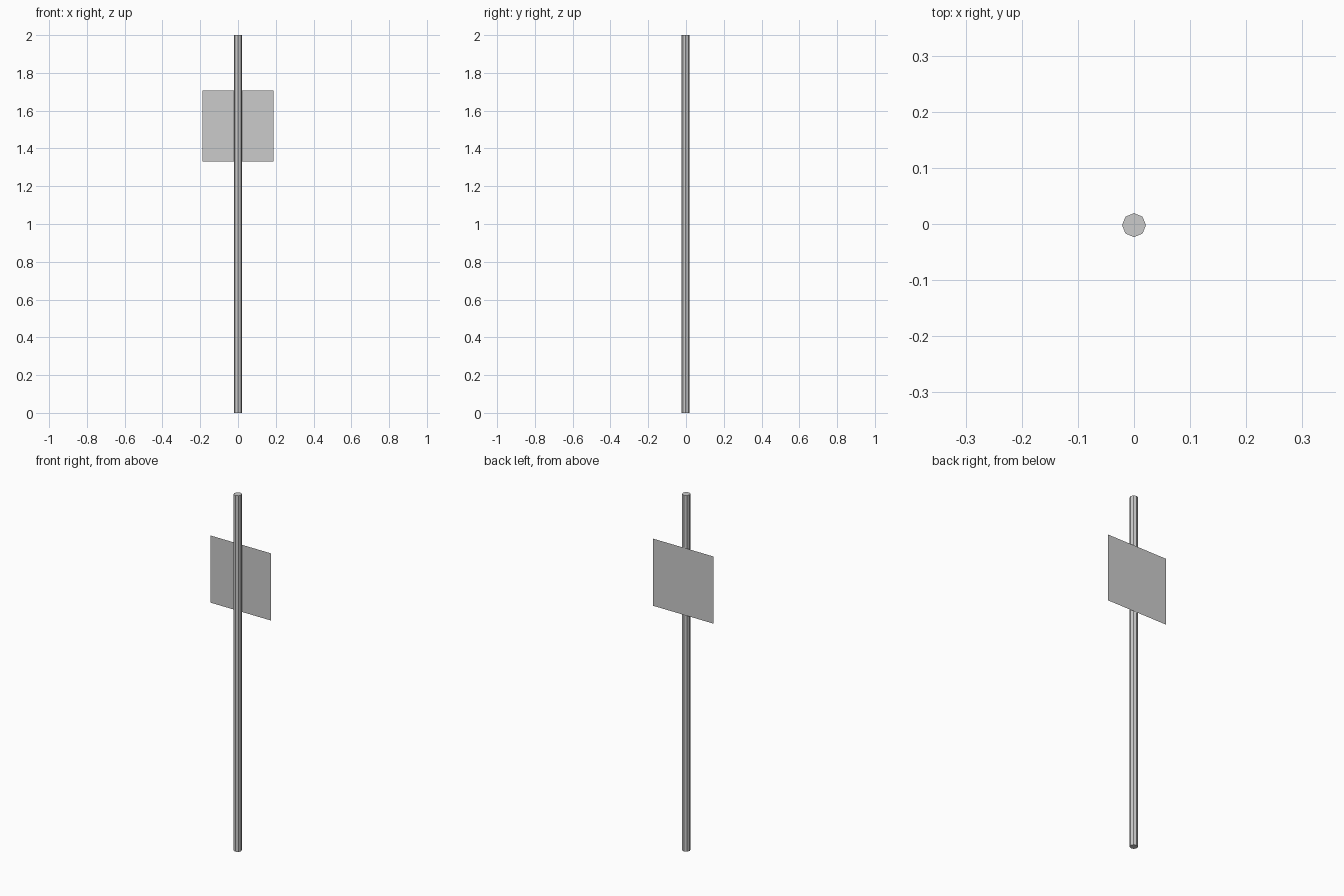
import bpy
from math import pi

if "Cube" in bpy.data.objects:
    bpy.data.objects.remove(bpy.data.objects["Cube"])

# Eight-sided post with end caps, corners on the axes
bpy.ops.mesh.primitive_cylinder_add(vertices=8, radius=0.0214, depth=2.0,
                                    location=(0, -0.002, 1.0))
bpy.context.object.name = "post"

# Thin square sign sheet just behind the post, facing away from it
bpy.ops.mesh.primitive_plane_add(size=0.377, location=(0, 0.0234, 1.519),
                                 rotation=(-pi / 2, 0, 0))
bpy.context.object.name = "sign_panel"
